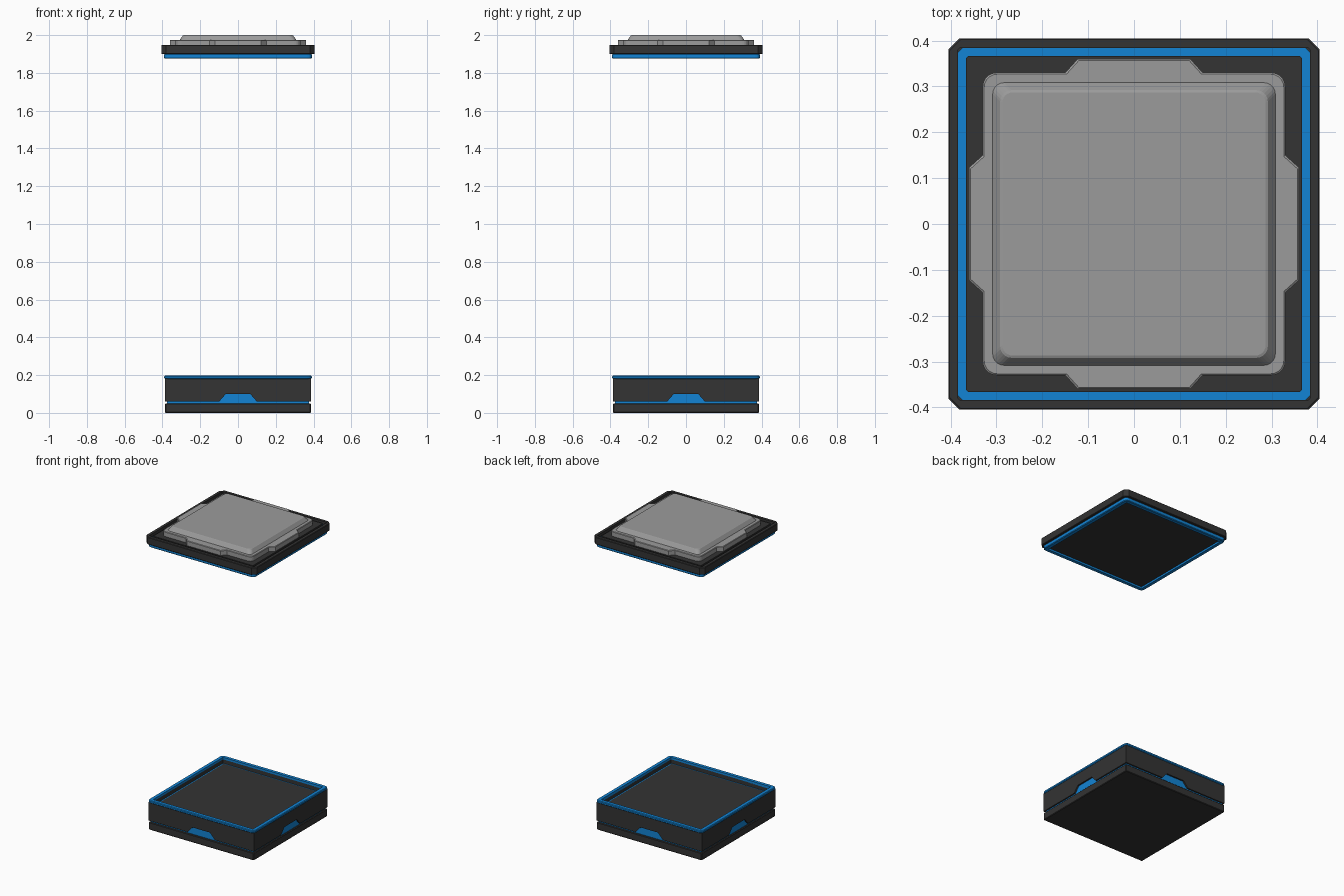
import bpy, bmesh, math
from mathutils import Matrix

if "Cube" in bpy.data.objects:
    bpy.data.objects.remove(bpy.data.objects["Cube"])


def material(name, rgb):
    m = bpy.data.materials.new(name)
    m.diffuse_color = (*rgb, 1)
    m.use_nodes = True
    m.node_tree.nodes["Principled BSDF"].inputs["Base Color"].default_value = m.diffuse_color
    return m


DARK = material("charcoal", (0.033, 0.033, 0.033))
BLUE = material("bright blue", (0.006, 0.23, 0.66))
GREY = material("mid grey", (0.33, 0.33, 0.33))


def square(h, r=0.0, n=1):
    """Square outline of half-size h; corner radius r in n steps (n=1 is a chamfer)."""
    if r == 0:
        return [(h, h), (-h, h), (-h, -h), (h, -h)]
    pts = []
    for q, (sx, sy) in enumerate([(1, 1), (-1, 1), (-1, -1), (1, -1)]):
        for i in range(n + 1):
            a = (q + i / n) * math.pi / 2
            pts.append((sx * (h - r) + r * math.cos(a), sy * (h - r) + r * math.sin(a)))
    return pts


def loft(name, layers, mat, loop=False):
    """Join stacked outlines (outline, z); capped, or closed on itself as a ring."""
    bm = bmesh.new()
    rows = [[bm.verts.new((x, y, z)) for x, y in o] for o, z in layers]
    n = len(rows[0])
    pairs = list(zip(rows, rows[1:]))
    if loop:
        pairs.append((rows[-1], rows[0]))
    else:
        bm.faces.new(rows[0][::-1])
        bm.faces.new(rows[-1])
    for a, b in pairs:
        for i in range(n):
            j = (i + 1) % n
            bm.faces.new((a[i], a[j], b[j], b[i]))
    return finish(name, bm, mat)


def finish(name, bm, mat):
    bmesh.ops.recalc_face_normals(bm, faces=bm.faces[:])
    me = bpy.data.meshes.new(name)
    bm.to_mesh(me)
    bm.free()
    me.materials.append(mat)
    ob = bpy.data.objects.new(name, me)
    bpy.context.collection.objects.link(ob)
    return ob


def frame(name, outer, inner, z0, z1, mat, r, n=1, b=0.0):
    """Square frame with optional bevel b on its outer edges."""
    rin = max(r - (outer - inner), 0.004)
    so = lambda h: square(h, r, n)
    si = lambda h: square(h, rin, n)
    if b:
        layers = [(si(inner), z0), (so(outer - b), z0), (so(outer), z0 + b),
                  (so(outer), z1 - b), (so(outer - b), z1), (si(inner), z1)]
    else:
        layers = [(si(inner), z0), (so(outer), z0), (so(outer), z1), (si(inner), z1)]
    return loft(name, layers, mat, loop=True)


# Base: foot, blue core showing at the seam and notches, and floor slab
loft("base_foot", [(square(0.383, 0.004), 0), (square(0.386, 0.004), 0.004),
                   (square(0.386, 0.004), 0.046), (square(0.382, 0.004), 0.05)], DARK)
loft("base_core", [(square(0.376), 0.045), (square(0.376), 0.115)], BLUE)
loft("base_floor", [(square(0.355), 0.115), (square(0.355), 0.16)], DARK)
frame("base_floor_trim", 0.368, 0.354, 0.14, 0.157, BLUE, 0.01)

# Four side panels with a trapezoid notch at the bottom
notch = [(-0.386, 0.06), (-0.1, 0.06), (-0.065, 0.1), (0.065, 0.1),
         (0.1, 0.06), (0.386, 0.06), (0.386, 0.183), (-0.386, 0.183)]
for k, side in enumerate(["front", "right", "back", "left"]):
    bm = bmesh.new()
    a = [bm.verts.new((x, -0.386, z)) for x, z in notch]
    # inner edge is mitred at the corners
    c = [bm.verts.new((max(-0.366, min(0.366, x)), -0.366, z)) for x, z in notch]
    bm.faces.new(a)
    bm.faces.new(c[::-1])
    for i in range(len(a)):
        j = (i + 1) % len(a)
        bm.faces.new((a[i], c[i], c[j], a[j]))
    bm.transform(Matrix.Rotation(k * math.pi / 2, 4, 'Z'))
    finish("base_panel_" + side, bm, DARK)

# Blue rim on top of the base
frame("base_rim", 0.391, 0.366, 0.18, 0.197, BLUE, 0.022, 4, 0.004)

# Lid: blue rim underneath, dark plate, chamfered outer frame, blue groove
frame("lid_rim", 0.391, 0.366, 1.876, 1.902, BLUE, 0.022, 4, 0.004)
loft("lid_plate", [(square(0.384), 1.888), (square(0.384), 1.918)], DARK)
frame("lid_frame", 0.405, 0.384, 1.899, 1.948, DARK, 0.024, 1, 0.003)
frame("lid_groove", 0.3845, 0.36, 1.91, 1.925, BLUE, 0.01)
loft("lid_deck", [(square(0.366, 0.004), 1.915), (square(0.366, 0.004), 1.943)], DARK)


# Grey plate with rounded corners and a chamfered tab on each side
def tabbed(d):
    pts = []
    for k in range(4):
        ca, sa = [(1, 0), (0, 1), (-1, 0), (0, -1)][k]
        side = [(0.33 - d, -0.15 + d), (0.36 - d, -0.123 + d),
                (0.36 - d, 0.123 - d), (0.33 - d, 0.15 - d)]
        for i in range(6):
            t = i / 5 * math.pi / 2
            side.append((0.30 - d + 0.03 * math.cos(t), 0.30 - d + 0.03 * math.sin(t)))
        pts += [(x * ca - y * sa, x * sa + y * ca) for x, y in side]
    return pts


loft("top_plate", [(tabbed(0), 1.935), (tabbed(0), 1.972), (tabbed(0.003), 1.975)], GREY)

# Raised pad with sloping sides
loft("top_pad", [(square(0.31, 0.025, 6), 1.97), (square(0.308, 0.025, 6), 1.976),
                 (square(0.292, 0.025, 6), 1.998), (square(0.287, 0.022, 6), 2.0)], GREY)
